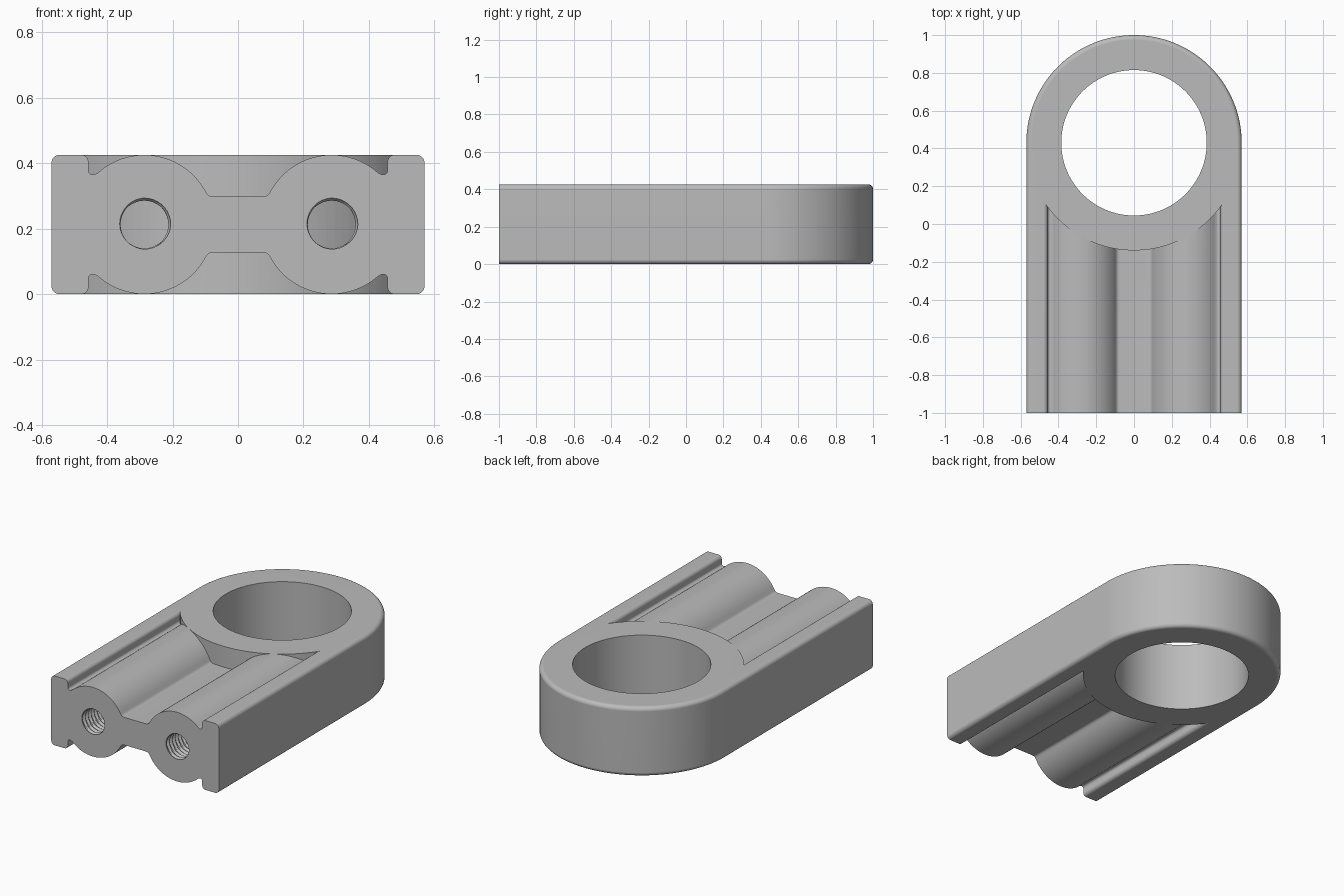
import bpy, bmesh, math

HEIGHT = 0.426          # full thickness
MID = HEIGHT / 2
EYE_Y = 0.43            # centre of the rounded end
OUTER, BORE = 0.57, 0.385
ROD_X, ROD_R = 0.286, 0.2125

cube = bpy.data.objects.get("Cube")
if cube:
    bpy.data.objects.remove(cube, do_unlink=True)

grey = bpy.data.materials.new("plain grey")
grey.use_nodes = True
colour = (0.5, 0.5, 0.5, 1)
grey.diffuse_color = colour
grey.node_tree.nodes["Principled BSDF"].inputs["Base Color"].default_value = colour


def to_object(bm, name):
    bmesh.ops.recalc_face_normals(bm, faces=bm.faces)
    mesh = bpy.data.meshes.new(name)
    bm.to_mesh(mesh)
    bm.free()
    mesh.materials.append(grey)
    obj = bpy.data.objects.new(name, mesh)
    bpy.context.collection.objects.link(obj)
    return obj


def add_prism(bm, points, offset):
    """Extrude a closed outline of 3D points by the offset."""
    face = bm.faces.new([bm.verts.new(p) for p in points])
    new = bmesh.ops.extrude_face_region(bm, geom=[face])["geom"]
    bmesh.ops.translate(bm, vec=offset,
                        verts=[v for v in new if isinstance(v, bmesh.types.BMVert)])


def arc(cx, cy, r, start, end, steps):
    angles = [math.radians(start + (end - start) * i / steps) for i in range(steps + 1)]
    return [(cx + r * math.cos(a), cy + r * math.sin(a)) for a in angles]


def make_cylinder(name, radius):
    bm = bmesh.new()
    ring = arc(0, EYE_Y, radius, 0, 360, 128)[:-1]
    add_prism(bm, [(x, y, -0.2) for x, y in ring], (0, 0, HEIGHT + 0.4))
    return to_object(bm, name)


def activate(obj):
    bpy.ops.object.select_all(action="DESELECT")
    obj.select_set(True)
    bpy.context.view_layer.objects.active = obj


def subtract(target, cutter):
    activate(target)
    mod = target.modifiers.new("cut", "BOOLEAN")
    mod.operation, mod.solver, mod.object = "DIFFERENCE", "EXACT", cutter
    bpy.ops.object.modifier_apply(modifier=mod.name)
    bpy.data.objects.remove(cutter, do_unlink=True)


def add_thread(bm, cx, y0, y1):
    """Solid screw shape along y, used to cut a threaded hole."""
    minor, major, pitch, sides, steps = 0.073, 0.084, 0.028, 36, 4
    rings = []
    for j in range(int((y1 - y0) / pitch * steps) + 1):
        ring = []
        for i in range(sides):
            a = math.tau * i / sides
            phase = (j / steps + i / sides) % 1
            r = minor + (major - minor) * max(0, 1 - abs(phase - 0.5) * 2.4)
            ring.append(bm.verts.new((cx + r * math.cos(a), y0 + j * pitch / steps,
                                      MID + r * math.sin(a))))
        rings.append(ring)
    for low, high in zip(rings, rings[1:]):
        for i in range(sides):
            k = (i + 1) % sides
            bm.faces.new((low[i], low[k], high[k], high[i]))
    for cap in (rings[0], rings[-1]):
        centre = bm.verts.new((cx, cap[0].co.y, MID))
        for i in range(sides):
            bm.faces.new((cap[i], cap[(i + 1) % sides], centre))


# Body: rounded-end slab with softened long edges
bm = bmesh.new()
outline = [(-OUTER, -1), (OUTER, -1)] + arc(0, EYE_Y, OUTER, 0, 180, 64)
add_prism(bm, [(x, y, 0) for x, y in outline], (0, 0, HEIGHT))
rims = [e for e in bm.edges
        if abs(e.verts[0].co.z - e.verts[1].co.z) < 1e-5
        and max(v.co.y for v in e.verts) > -0.99]
bmesh.ops.bevel(bm, geom=rims, offset=0.025, segments=5, profile=0.5, affect="EDGES")
body = to_object(bm, "rod_eye_body")

# Grooves: half profile from the web outward, mirrored left to right and top to bottom
half = [(0, 0.298), (0.07, 0.298)]
half += arc(0.075, 0.323, 0.025, -75, -30, 4)
half += arc(ROD_X, MID, ROD_R, 148, 48, 40)
half += arc(0.443, 0.379, 0.014, 225, 360, 8)
half += arc(0.479, 0.404, 0.022, 180, 90, 6)
half += [(0.479, HEIGHT + 0.1)]
profile = half + [(-x, z) for x, z in reversed(half[1:])]
bm = bmesh.new()
for flip in (False, True):
    add_prism(bm, [(x, -1.1, HEIGHT - z if flip else z) for x, z in profile], (0, 1.5, 0))

# Threaded holes beside the web
for side in (-1, 1):
    add_thread(bm, side * ROD_X, -1.01, 0.1)
cutter = to_object(bm, "groove_and_hole_cutter")

# Grooves and holes stop at the round boss; then cut them and the bore
subtract(cutter, make_cylinder("boss_limit", OUTER))
subtract(body, cutter)
subtract(body, make_cylinder("bore_cutter", BORE))

# Smooth curved faces, keep crisp edges
activate(body)
bpy.ops.object.shade_smooth_by_angle(angle=math.radians(28))
weighted = body.modifiers.new("even shading", "WEIGHTED_NORMAL")
weighted.keep_sharp = True
